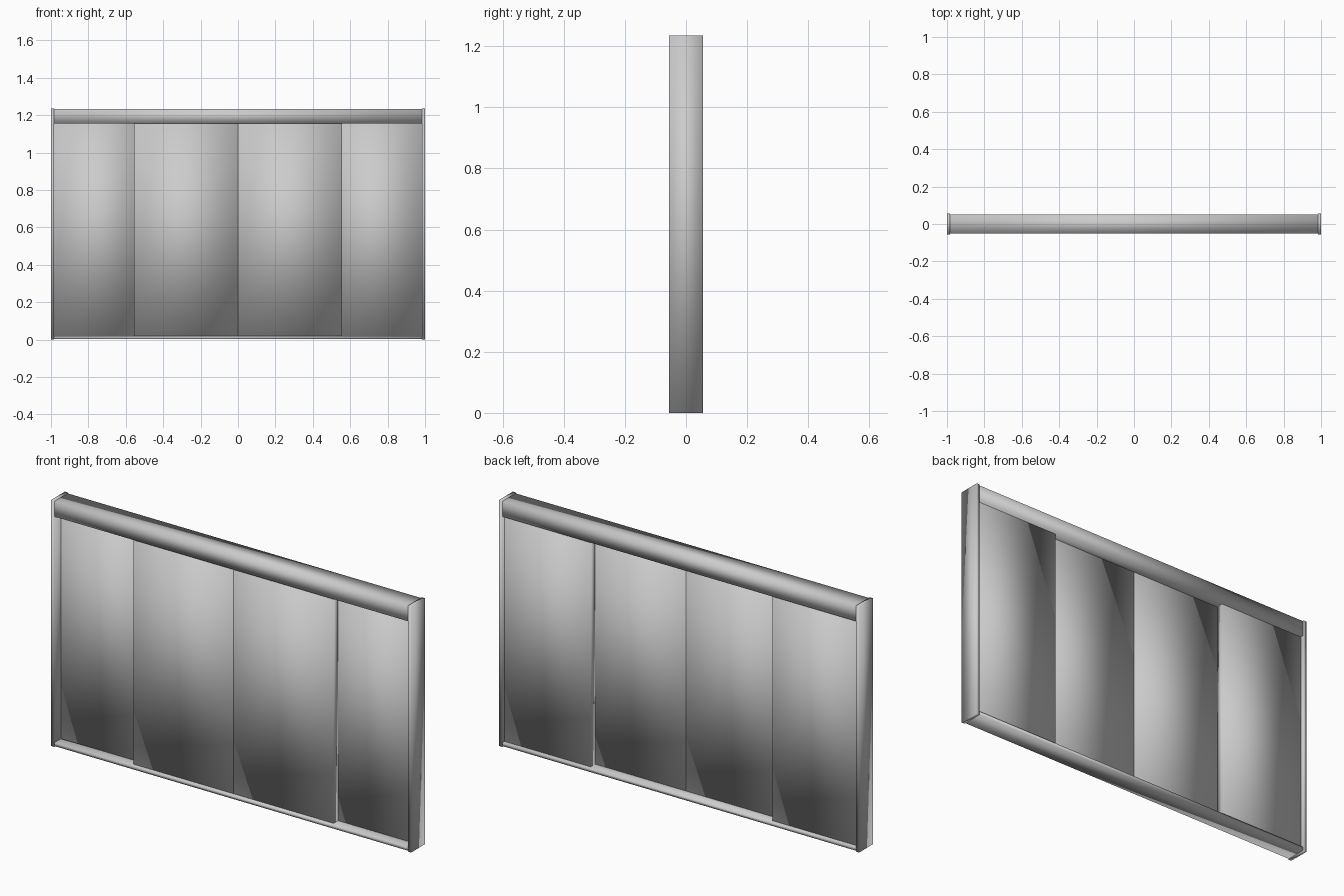
import bpy, bmesh
from mathutils import Vector

if "Cube" in bpy.data.objects:
    bpy.data.objects.remove(bpy.data.objects["Cube"])


def box(name, x, y, z):
    """Soft-shaded box spanning the given (min, max) ranges."""
    bm = bmesh.new()
    bmesh.ops.create_cube(bm, size=1)
    lo, hi = Vector((x[0], y[0], z[0])), Vector((x[1], y[1], z[1]))
    for v in bm.verts:
        v.co = Vector(((lo[i] + hi[i]) / 2 + v.co[i] * (hi[i] - lo[i]) for i in range(3)))
    for f in bm.faces:
        f.smooth = True
    me = bpy.data.meshes.new(name)
    bm.to_mesh(me)
    bm.free()
    ob = bpy.data.objects.new(name, me)
    bpy.context.collection.objects.link(ob)
    return ob


# Frame: header and sill run between the slightly deeper side posts
box("header", (-0.985, 0.985), (-0.052, 0.052), (1.155, 1.232))
box("sill", (-0.985, 0.985), (-0.052, 0.052), (0.003, 0.02))

for side, s in (("left", -1), ("right", 1)):
    def span(a, b):
        return tuple(sorted((s * a, s * b)))

    box(side + "_post", span(0.983, 1.0), (-0.055, 0.055), (0, 1.235))
    # Sliding panel on the front track, meeting at the centre
    box(side + "_sliding_panel", span(0, 0.555), (-0.035, -0.001), (0.02, 1.155))
    # Fixed panel on the rear track, overlapping the sliding one
    box(side + "_fixed_panel", span(0.505, 0.983), (0.001, 0.035), (0.02, 1.155))
